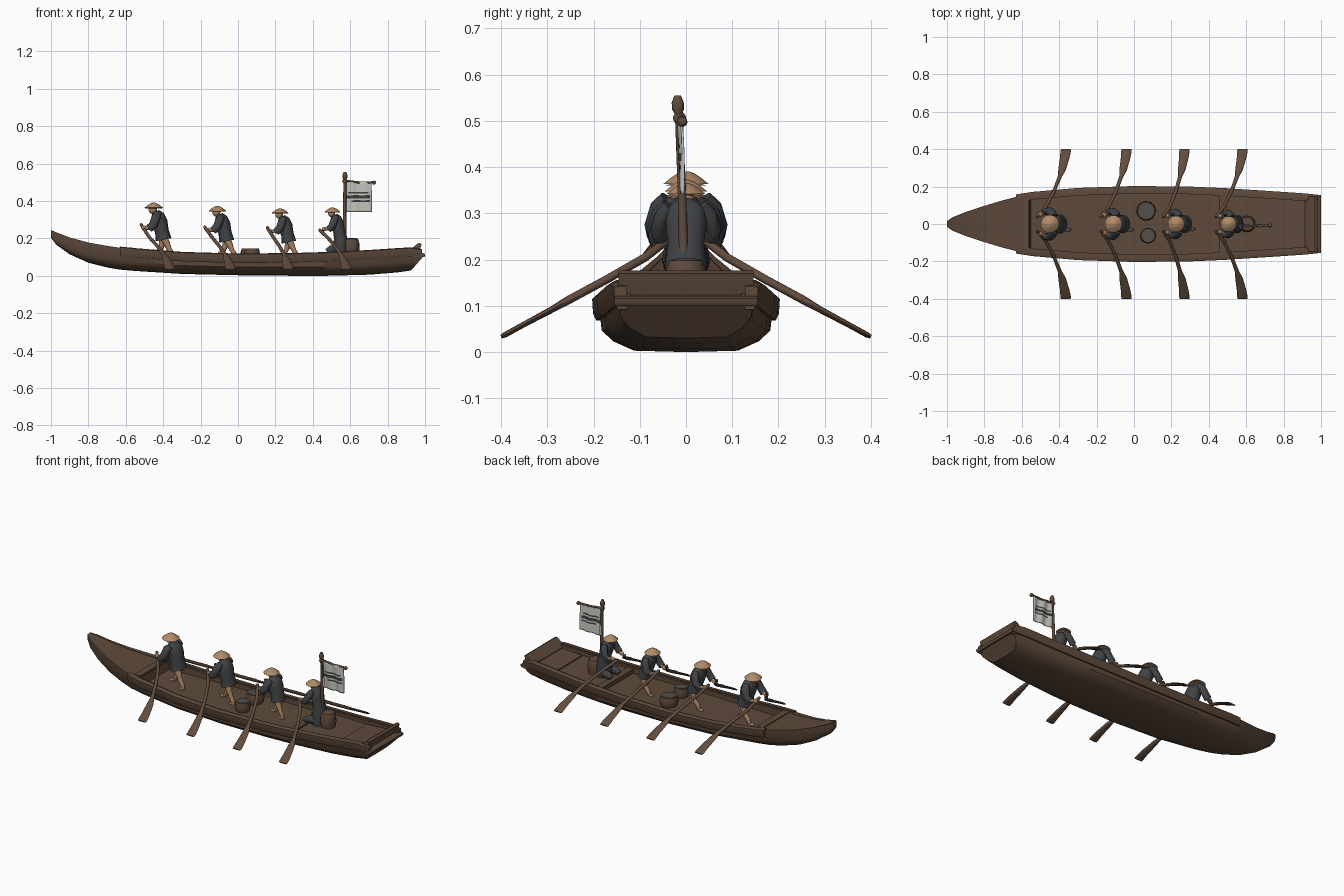
import bpy, bmesh, math
from mathutils import Vector

if "Cube" in bpy.data.objects:
    bpy.data.objects.remove(bpy.data.objects["Cube"])


def material(name, r, g, b):
    m = bpy.data.materials.new(name)
    m.diffuse_color = (r, g, b, 1)
    m.use_nodes = True
    m.node_tree.nodes["Principled BSDF"].inputs["Base Color"].default_value = m.diffuse_color
    return m


WOOD = material("hull brown", .112, .068, .044)
OAR = material("oar brown", .12, .072, .047)
ROBE = material("charcoal cloth", .052, .055, .06)
SKIN = material("skin", .40, .23, .125)
STRAW = material("straw", .43, .255, .135)
FLAG = material("flag cloth", .58, .58, .54)
INK = material("flag stripe", .05, .05, .05)
LID = material("barrel lid grey", .085, .08, .075)


def finish(name, bm, *mats, angle=40):
    bmesh.ops.recalc_face_normals(bm, faces=bm.faces)
    me = bpy.data.meshes.new(name)
    bm.to_mesh(me)
    bm.free()
    ob = bpy.data.objects.new(name, me)
    bpy.context.collection.objects.link(ob)
    for m in mats:
        me.materials.append(m)
    bpy.ops.object.select_all(action='DESELECT')
    bpy.context.view_layer.objects.active = ob
    ob.select_set(True)
    bpy.ops.object.shade_smooth_by_angle(angle=math.radians(angle))
    return ob


def loft(name, rings, *mats, angle=40):
    """Skin a list of closed rings and cap both ends."""
    bm = bmesh.new()
    vs = [[bm.verts.new(p) for p in ring] for ring in rings]
    n = len(vs[0])
    for a, b in zip(vs, vs[1:]):
        for i in range(n):
            bm.faces.new((a[i], a[(i + 1) % n], b[(i + 1) % n], b[i]))
    bm.faces.new(vs[0])
    bm.faces.new(vs[-1])
    return finish(name, bm, *mats, angle=angle)


def tube(name, path, mat, sides=12, ref=(1, 0, 0), angle=50):
    """Path of (x, y, z, radius along ref, radius across)."""
    pts = [Vector(p[:3]) for p in path]
    rings = []
    for i, p in enumerate(pts):
        d = (pts[min(i + 1, len(pts) - 1)] - pts[max(i - 1, 0)]).normalized()
        u = Vector(ref)
        u = (u - d * u.dot(d)).normalized()
        v = d.cross(u)
        rings.append([p + u * path[i][3] * math.cos(t * math.tau / sides)
                      + v * path[i][4] * math.sin(t * math.tau / sides) for t in range(sides)])
    return loft(name, rings, mat, angle=angle)


def prism(name, profile, half_width, mat):
    return loft(name, [[(x, y, z) for x, z in profile] for y in (-half_width, half_width)], mat)


def ball(name, loc, r, mat, squash=(1, 1, 1)):
    bm = bmesh.new()
    bmesh.ops.create_uvsphere(bm, u_segments=14, v_segments=9, radius=r)
    bmesh.ops.scale(bm, vec=squash, verts=bm.verts)
    bmesh.ops.translate(bm, vec=loc, verts=bm.verts)
    return finish(name, bm, mat, angle=60)


# Hull: x, half width, keel z, gunwale z, well depth
stations = [(-1, .015, .203, .245, .002), (-.97, .036, .165, .232, .002), (-.9, .064, .115, .205, .002),
            (-.8, .097, .07, .178, .002), (-.7, .127, .045, .16, .002), (-.63, .145, .033, .15, .002),
            (-.56, .156, .027, .143, .002), (-.55, .158, .026, .142, .045), (-.3, .18, .01, .122, .032),
            (0, .19, .003, .113, .024), (.3, .187, 0, .116, .027), (.46, .18, 0, .121, .032),
            (.47, .18, 0, .121, .012), (.7, .165, .006, .132, .018), (.85, .155, .018, .142, .022),
            (.92, .15, .028, .146, .022)]


def section(x, w, zb, zt, d):
    h, r = zt - zb, min(.028, w * .2)
    half = [(0, zb), (w * .6, zb + .003), (w * .84, zb + h * .2), (w * .96, zb + h * .4), (w, zt),
            (w - r, zt), (w - r, zt - d), (0, zt - d)]
    return [(x, y, z) for y, z in half] + [(x, -y, z) for y, z in half[-2:0:-1]]


transom = [(x + .07 * max(0, min(1, (z - .028) / .08)), y, z if z < .1 else .105 + (z - .105) * .3)
           for x, y, z in section(.925, .147, .03, .146, .022)]
loft("hull", [section(*s) for s in stations] + [transom], WOOD, angle=35)

# Rubbing rails along both sides
for side in (1, -1):
    rings = []
    for x, w, zb, zt, d in stations[5:] + [(.985, .143, 0, .137, 0)]:
        rings.append([(x, side * (w + a), zt + b) for a, b in
                      ((-.015, -.045), (.004, -.045), (.011, -.03), (.013, .002), (.005, .006), (-.015, .006))])
    loft("side_rail", rings, WOOD)

# Cross beams, stern lip and raked stern board
for x, z, w in ((-.585, .147, .13), (.475, .114, .155)):
    prism("cross_beam", [(x - .02, z - .02), (x + .02, z - .02), (x + .02, z + .004), (x - .02, z + .004)], w, WOOD)
prism("stern_lip", [(.9, .1), (.995, .1), (1, .106), (1, .116), (.99, .121), (.9, .13)], .155, WOOD)
prism("stern_board", [(.915, .135), (.955, .168), (.968, .176), (.982, .17), (.965, .112), (.925, .112)], .146, WOOD)
prism("stern_hatch", [(.78, .115), (.9, .115), (.9, .13), (.78, .125)], .12, WOOD)


def barrel(name, x, y, z0, z1, r):
    h = z1 - z0
    tube(name, [(x, y, z0 + h * t, r * k, r * k) for t, k in
                ((0, .85), (.25, .97), (.5, 1), (.75, .97), (1, .88))], WOOD, 20)
    tube(name + "_lid", [(x, y, z1 - .002, r * .76, r * .76), (x, y, z1 + .002, r * .76, r * .76)], LID, 20)


barrel("large_barrel", .065, .07, .085, .145, .052)
barrel("small_barrel", .075, -.062, .085, .145, .042)
tube("stern_tub", [(.605, 0, z, r, r) for z, r in ((.11, .04), (.14, .045), (.18, .043), (.198, .036), (.202, .02))],
     WOOD, 18)


def rower(hx, floor, s, seated=False):
    """hx is the hat centre; offsets follow the tallest rower and are scaled by s."""
    def P(dx, y, z, *r):
        return (hx + dx * s, y * s, floor + (z - .09) * s) + tuple(k * s for k in r)
    # Robe
    hem = [P(.05, 0, .095, .05, .058), P(.05, 0, .15, .047, .055)] if seated else []
    tube("robe", hem + [P(.052, 0, .19, .043, .052), P(.043, 0, .235, .037, .046), P(.03, 0, .285, .043, .052),
                        P(.02, 0, .32, .036, .05), P(.01, 0, .34, .02, .028)], ROBE, 16)
    # Neck, head and straw hat
    tube("neck", [P(.008, 0, .33, .014, .014), P(-.002, 0, .352, .014, .014)], SKIN)
    ball("head", P(-.006, 0, .353), .023 * s, SKIN, (1, .9, 1.1))
    tube("straw_hat", [P(0, 0, z, r, r) for z, r in
                       ((.364, .02), (.357, .047), (.361, .049), (.375, .032), (.384, .018), (.388, .006))], STRAW, 18)
    for side in (1, -1):
        # Sleeve, forearm and hand
        tube("sleeve", [P(.02, side * .04, .328, .02, .018), P(.012, side * .058, .31, .024, .02),
                        P(-.002, side * .071, .27, .024, .019), P(-.025, side * .066, .25, .022, .019)], ROBE)
        tube("forearm", [P(-.018, side * .066, .253, .012, .012), P(-.048, side * .052, .252, .009, .009)],
             SKIN, 10, (0, 1, 0))
        ball("hand", P(-.052, side * .05, .252), .014 * s, SKIN)
        # Legs: one foot forward, one braced behind
        if seated:
            tube("folded_leg", [P(.05, side * .03, .12, .024, .026), P(-.01, side * .045, .125, .024, .026),
                                P(-.035, side * .045, .11, .015, .018)], ROBE, 12, (0, 1, 0))
            continue
        k, f = (.035, .0) if side > 0 else (.082, .105)
        tube("leg", [P(.05, side * .022, .205, .02, .02), P((k + .05) / 2 + .003, side * .025, .17, .018, .017),
                     P(k, side * .028, .14, .013, .013), P(f * .55 + k * .45, side * .03, .12, .014, .013),
                     P(f, side * .03, .088, .009, .009)], SKIN)
        ball("foot", P(f - .01, side * .031, .091), .02 * s, SKIN, (1, .55, .4))


def oar_pair(hx, tip, top):
    """Shaft bends over the rail and flattens into a blade."""
    for side in (1, -1):
        def at(t, y, z, a, b):
            return (hx - .07 + (tip - hx + .07) * t, side * y, z, a, b)
        tube("oar", [at(0, .035, top, .006, .006), at(.03, .04, top - .008, .009, .009),
                     at(.3, .088, .205, .009, .009), at(.58, .17, .158, .009, .009), at(.8, .255, .112, .011, .009),
                     at(.87, .29, .092, .02, .007), at(.96, .35, .06, .025, .006),
                     at(1, .392, .037, .028, .006), at(1, .4, .033, .026, .004)], OAR, 12)


for hx, floor, s, tip, top, seated in ((-.45, .093, 1, -.365, .278, False), (-.11, .09, .95, -.04, .265, False),
                                       (.225, .089, .91, .27, .262, False), (.505, .112, .85, .58, .25, True)):
    rower(hx, floor, s, seated)
    oar_pair(hx, tip, top)

# Flag pole, cross rod and banner
tube("flag_pole", [(.57, -.002, .11, .011, .011), (.57, -.009, .35, .009, .009), (.572, -.016, .515, .008, .008),
                   (.572, -.017, .525, .013, .013), (.572, -.018, .54, .013, .013), (.572, -.018, .555, .007, .007)], OAR)
tube("flag_rod", [(.558, -.012, .51, .006, .006), (.65, -.01, .499, .006, .006), (.725, -.008, .5, .006, .006)],
     OAR, 10, (0, 1, 0))
ball("rod_end", (.727, -.008, .498), .011, OAR)
ball("rod_knot", (.571, -.014, .506), .014, OAR)

bm = bmesh.new()
cols, rows = 14, 18
grid = [[bm.verts.new((.58 + .135 * i / cols, -.004 - .006 * j / rows + .004 * math.sin(i * .9 + j * .15),
                       .342 + .16 * j / rows)) for i in range(cols + 1)] for j in range(rows + 1)]
for j in range(rows):
    for i in range(cols):
        f = bm.faces.new((grid[j][i], grid[j][i + 1], grid[j + 1][i + 1], grid[j + 1][i]))
        # Plain dark bands across the middle
        f.material_index = int((j in (8, 9) and i < 13) or (j == 11 and 0 < i < 12) or (j == 6 and 2 < i < 13))
flag = finish("flag", bm, FLAG, INK)
flag.modifiers.new("thickness", 'SOLIDIFY').thickness = .005
